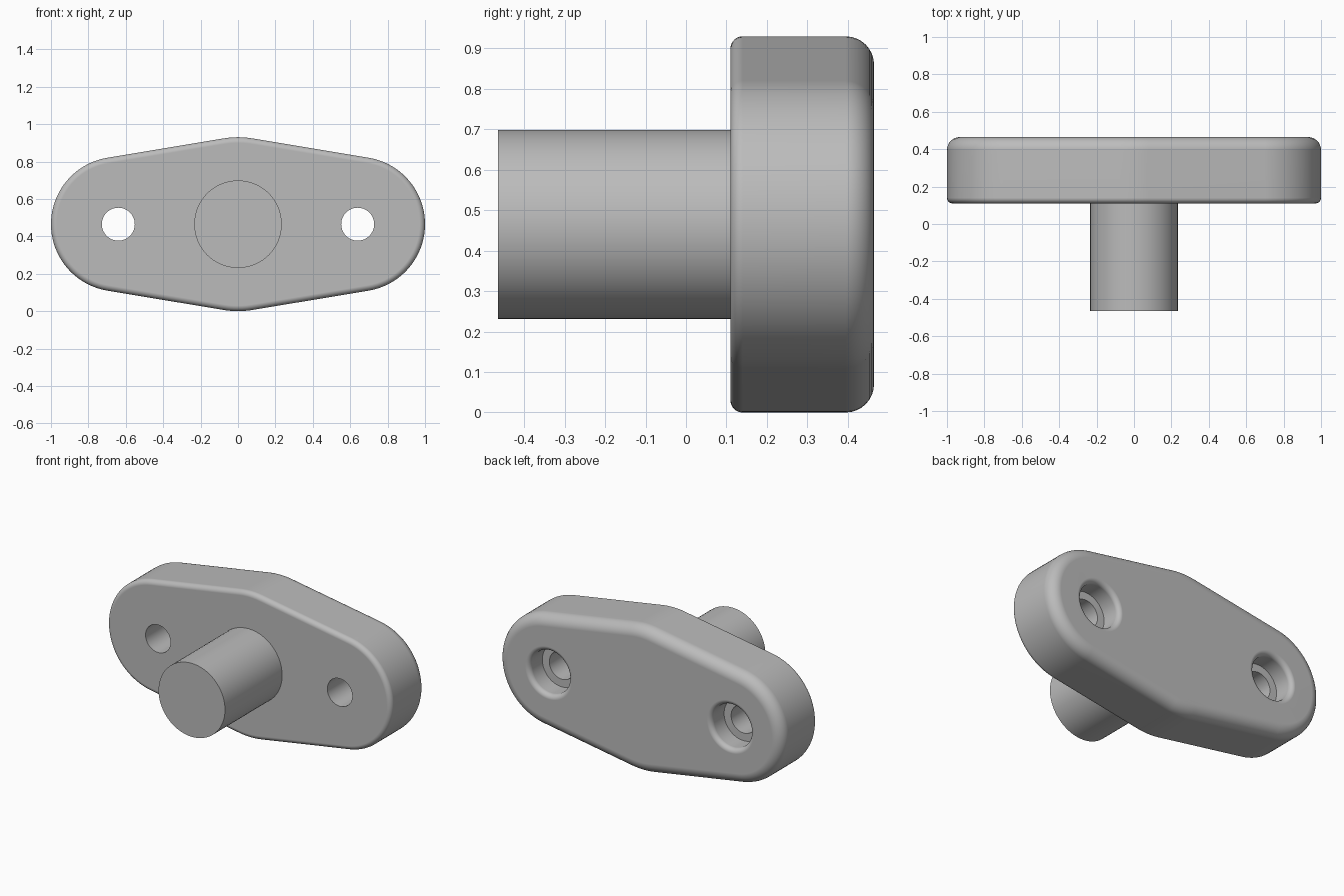
import bpy, bmesh, math
from math import sin, cos, pi

cube = bpy.data.objects.get("Cube")
if cube:
    bpy.data.objects.remove(cube, do_unlink=True)

MID = 0.465               # height of the shaft axis
FRONT, BACK = 0.11, 0.465  # flange faces along y
HOLE_X = 0.64
END_R, CENTRE_R = 0.36, 0.465

grey = bpy.data.materials.new("plain grey")
grey.use_nodes = True
grey.diffuse_color = (0.5, 0.5, 0.5, 1)
grey.node_tree.nodes["Principled BSDF"].inputs["Base Color"].default_value = (0.5, 0.5, 0.5, 1)


def arc(cx, r, a0, a1, n):
    return [(cx + r * cos(a0 + (a1 - a0) * i / n), MID + r * sin(a0 + (a1 - a0) * i / n))
            for i in range(n + 1)]


def outline(inset):
    """Hull of a large centre circle and two smaller end circles."""
    t = math.asin((CENTRE_R - END_R) / HOLE_X)
    q = pi / 2
    e, c = END_R - inset, CENTRE_R - inset
    return (arc(HOLE_X, e, t - q, q - t, 40) + arc(0, c, q - t, q + t, 6)
            + arc(-HOLE_X, e, q + t, 3 * q - t, 40) + arc(0, c, 3 * q - t, 3 * q + t, 6))


def circle(cx, r, n=64):
    return arc(cx, r, 0, 2 * pi, n)[:-1]


def loft(name, rings):
    """Join (y, outline) rings into a closed solid."""
    bm = bmesh.new()
    loops = [[bm.verts.new((x, y, z)) for x, z in pts] for y, pts in rings]
    for a, b in zip(loops, loops[1:]):
        for i in range(len(a)):
            j = (i + 1) % len(a)
            bm.faces.new((a[i], a[j], b[j], b[i]))
    bm.faces.new(loops[0])
    bm.faces.new(loops[-1])
    bmesh.ops.recalc_face_normals(bm, faces=bm.faces)
    mesh = bpy.data.meshes.new(name)
    bm.to_mesh(mesh)
    bm.free()
    mesh.materials.append(grey)
    obj = bpy.data.objects.new(name, mesh)
    bpy.context.collection.objects.link(obj)
    return obj


def activate(obj):
    bpy.ops.object.select_all(action='DESELECT')
    obj.select_set(True)
    bpy.context.view_layer.objects.active = obj


# Flange with a small front rounding and a larger back rounding
rf, rb, n = 0.03, 0.07, 8
steps = [pi / 2 * i / n for i in range(n + 1)]
rings = [(FRONT + rf * (1 - sin(a)), outline(rf * (1 - cos(a)))) for a in reversed(steps)]
rings += [(BACK - rb * (1 - sin(a)), outline(rb * (1 - cos(a)))) for a in steps]
flange = loft("flange", rings)

# Counterbored screw holes, rounded where they meet the back face
BORE_R, HOLE_R, LIP, DEPTH = 0.137, 0.088, 0.03, 0.13
profile = [(0.0, HOLE_R), (BACK - DEPTH, HOLE_R), (BACK - DEPTH, BORE_R)]
profile += [(BACK - LIP * (1 - sin(a)), BORE_R + LIP * (1 - cos(a))) for a in steps]
profile += [(0.55, BORE_R + LIP)]
for side in (-1, 1):
    cutter = loft("hole_cutter", [(y, circle(side * HOLE_X, r)) for y, r in profile])
    cutter.hide_render = True
    cut = flange.modifiers.new("screw hole", 'BOOLEAN')
    cut.operation, cut.solver, cut.object = 'DIFFERENCE', 'EXACT', cutter
    activate(flange)
    bpy.ops.object.modifier_apply(modifier=cut.name)
    bpy.data.objects.remove(cutter, do_unlink=True)

# Round shaft projecting to the front
shaft = loft("shaft", [(-0.465, circle(0, 0.234)), (FRONT + 0.01, circle(0, 0.234))])

for obj in (flange, shaft):
    activate(obj)
    bpy.ops.object.shade_smooth_by_angle(angle=math.radians(30))
    weighted = obj.modifiers.new("flat face normals", 'WEIGHTED_NORMAL')
    weighted.keep_sharp = True
